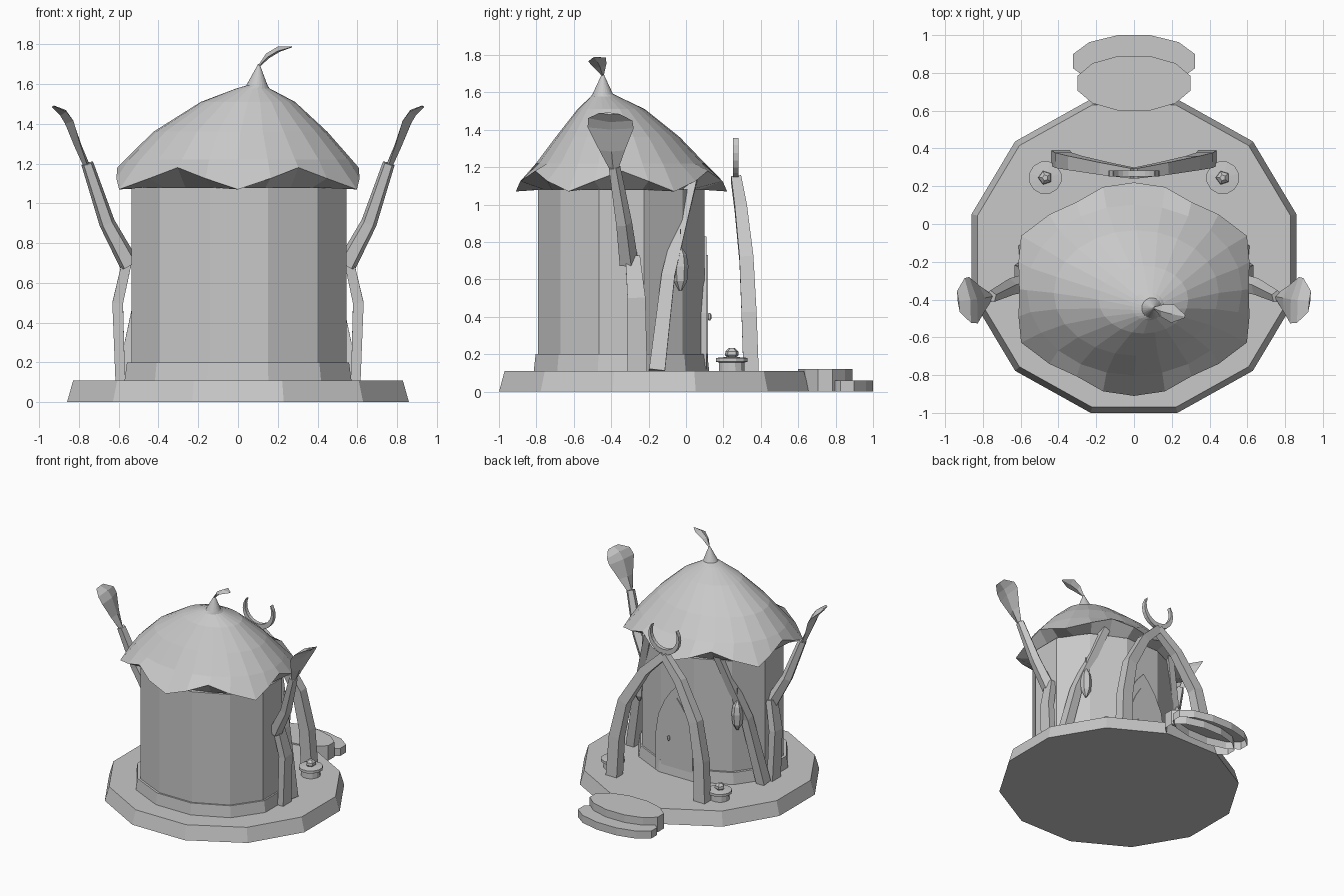
import bpy
import bmesh
from math import sin, cos, pi, radians
from mathutils import Vector

old = bpy.data.objects.get("Cube")
if old:
    bpy.data.objects.remove(old)

stone = bpy.data.materials.new("plain grey")
stone.use_nodes = True
grey = (0.58, 0.58, 0.58, 1)
stone.diffuse_color = grey
stone.node_tree.nodes["Principled BSDF"].inputs["Base Color"].default_value = grey


def loft(name, rings, floor=True):
    """Skin a list of closed rings, cap the end and, if wanted, the start."""
    bm = bmesh.new()
    rows = [[bm.verts.new(p) for p in ring] for ring in rings]
    n = len(rows[0])
    for a, b in zip(rows, rows[1:]):
        for i in range(n):
            j = (i + 1) % n
            bm.faces.new((a[i], a[j], b[j], b[i]))
    if floor:
        bm.faces.new(rows[0])
    bm.faces.new(rows[-1])
    bmesh.ops.remove_doubles(bm, verts=bm.verts, dist=0.0005)
    bmesh.ops.recalc_face_normals(bm, faces=bm.faces)
    mesh = bpy.data.meshes.new(name)
    bm.to_mesh(mesh)
    bm.free()
    mesh.materials.append(stone)
    obj = bpy.data.objects.new(name, mesh)
    bpy.context.collection.objects.link(obj)


def ellipse(cx, cy, z, rx, ry, n=12):
    turn = pi / n
    return [(cx + rx * cos(turn + 2 * pi * i / n),
             cy + ry * sin(turn + 2 * pi * i / n), z) for i in range(n)]


def lathe(name, cx, cy, profile, n=12, ratio=1.0, floor=True):
    """Stack of ellipses from (radius, height) pairs."""
    loft(name, [ellipse(cx, cy, z, r, r * ratio, n) for r, z in profile], floor)


def sweep(name, path, sizes, hint, n=4, turn=0.0):
    """Tapered bar or leaf along a path; sizes are half widths along hint and across it."""
    pts = [Vector(p) for p in path]
    rings = []
    for k, p in enumerate(pts):
        t = (pts[min(k + 1, len(pts) - 1)] - pts[max(k - 1, 0)]).normalized()
        u = Vector(hint)
        u = (u - t * u.dot(t)).normalized()
        v = t.cross(u)
        a, b = sizes[k]
        rings.append([p + u * a * cos(turn + 2 * pi * i / n)
                      + v * b * sin(turn + 2 * pi * i / n) for i in range(n)])
    loft(name, rings)


# Ground slab and hollow entrance steps
lathe("ground_slab", 0, -0.17, [(0.89, 0), (0.858, 0.11)], ratio=0.965)
lathe("upper_step", 0, 0.745, [(0.31, 0), (0.31, 0.12)], ratio=0.485, floor=False)
lathe("lower_step", 0, 0.862, [(0.335, 0), (0.335, 0.06)], ratio=0.425, floor=False)

# Round house wall with plinth
HY = -0.345
lathe("plinth", 0, HY, [(0.592, 0.1), (0.578, 0.2)], ratio=0.822)
lathe("house_wall", 0.005, HY, [(0.56, 0), (0.56, 1.08)], ratio=0.823)

# Thatched roof with six drooping points and a leaning peak
SEG = 24
eave = []
for i in range(SEG):
    a = 2 * pi * i / SEG
    step = abs(i % 4 - 2)
    rx = (0.69, 0.633, 0.607)[step]
    ry = (0.565, 0.56, 0.533)[step]
    eave.append((rx * cos(a), HY + ry * sin(a), 1.07 + 0.055 * step))


def roof_ring(cx, cy, z, rx, ry):
    return [(cx + rx * cos(2 * pi * i / SEG), cy + ry * sin(2 * pi * i / SEG), z)
            for i in range(SEG)]


loft("roof", [
    roof_ring(0, HY, 1.08, 0.53, 0.43),
    eave,
    roof_ring(0.002, -0.35, 1.22, 0.57, 0.452),
    roof_ring(0.012, -0.365, 1.36, 0.437, 0.332),
    roof_ring(0.05, -0.40, 1.51, 0.237, 0.18),
    roof_ring(0.075, -0.435, 1.577, 0.085, 0.075),
    roof_ring(0.095, -0.445, 1.592, 0.054, 0.054),
    roof_ring(0.105, -0.445, 1.70, 0.004, 0.004),
])
sweep("roof_leaf",
      [(0.105, -0.445, 1.69), (0.15, -0.46, 1.742), (0.205, -0.475, 1.775), (0.27, -0.49, 1.787)],
      [(0.006, 0.005), (0.035, 0.014), (0.05, 0.014), (0.008, 0.003)], (0, 1, 0.15))

# Door, frame and knob on the back wall


def pointed_panel(name, half, base, spring, tip, y0, y1):
    side = [(half * (1 - s * s * 0.98), spring + (tip - spring) * s) for s in (0, 0.35, 0.65, 0.85)]
    outline = [(half, base)] + side + [(0, tip)]
    outline += [(-x, z) for x, z in reversed(side)] + [(-half, base)]
    loft(name, [[(x, y, z) for x, z in outline] for y in (y0, y1)])


pointed_panel("door_frame", 0.19, 0.12, 0.42, 0.83, 0.04, 0.11)
pointed_panel("door", 0.14, 0.12, 0.40, 0.73, 0.04, 0.117)
lathe("door_knob", 0.065, 0.125, [(0.004, 0.38), (0.011, 0.39), (0.011, 0.41), (0.004, 0.42)], 6)

# Paired parts
q = pi / 4
for s, side in ((1, "left"), (-1, "right")):
    def flip(*pts):
        return [(s * x, y, z) for x, y, z in pts]

    # Side trunk, its branch and the broad leaf
    sweep(side + "_trunk", flip((0.592, -0.26, 0.1), (0.605, -0.265, 0.5), (0.555, -0.285, 0.72)),
          [(0.075, 0.034), (0.068, 0.038), (0.055, 0.034)], (0, 1, 0), 4, q)
    sweep(side + "_branch", flip((0.545, -0.31, 0.69), (0.658, -0.335, 0.9), (0.758, -0.385, 1.2)),
          [(0.055, 0.052), (0.047, 0.042), (0.034, 0.032)], (0, 1, 0), 5)
    sweep(side + "_leaf",
          flip((0.757, -0.385, 1.18), (0.805, -0.395, 1.29), (0.85, -0.403, 1.41),
               (0.88, -0.405, 1.455), (0.93, -0.41, 1.487)),
          [(0.02, 0.016), (0.07, 0.018), (0.125, 0.022), (0.12, 0.02), (0.055, 0.006)],
          (s * 0.2, 1, 0))

    # Pole leaning on the wall, with a hanging lantern
    sweep(side + "_leaning_pole",
          flip((0.575, -0.155, 0.11), (0.47, -0.095, 0.62), (0.3, 0.03, 1.13)),
          [(0.06, 0.05), (0.05, 0.044), (0.04, 0.038)], (0, 1, 0), 4, q)
    lathe(side + "_lantern", s * 0.432, -0.03,
          [(0.008, 0.54), (0.036, 0.59), (0.043, 0.67), (0.034, 0.73), (0.006, 0.775)], 6)
    lathe(side + "_lantern_cord", s * 0.432, -0.03, [(0.004, 0.77), (0.004, 0.87)], 4)

    # Curved gate post
    sweep(side + "_gate_post",
          flip((0.388, 0.348, 0.1), (0.372, 0.337, 0.42), (0.312, 0.323, 0.71),
               (0.155, 0.293, 0.98), (0, 0.268, 1.135)),
          [(0.058, 0.068), (0.057, 0.063), (0.053, 0.056), (0.046, 0.048), (0.038, 0.04)],
          (0, 1, 0), 4, q)

    # Low garden lamp
    lathe(side + "_lamp_foot", s * 0.47, 0.245,
          [(0.075, 0), (0.07, 0.155), (0.088, 0.16), (0.088, 0.18), (0.03, 0.185)])
    lathe(side + "_lamp_bulb", s * 0.47, 0.245,
          [(0.022, 0.18), (0.038, 0.195), (0.036, 0.215), (0.016, 0.233)], 5)

# Crescent above the gate
outer, inner = [], []
for i in range(15):
    t = i / 14
    a = radians(-90 + (t * 2 - 1) * 125)
    w = 0.006 + 0.034 * sin(pi * t)
    outer.append((0.135 * cos(a), 1.278 + 0.135 * sin(a)))
    inner.append(((0.135 - w) * cos(a), 1.278 + (0.135 - w) * sin(a)))
shape = outer + inner[::-1]
loft("gate_crescent", [[(x, y, z) for x, z in shape] for y in (0.252, 0.282)])
